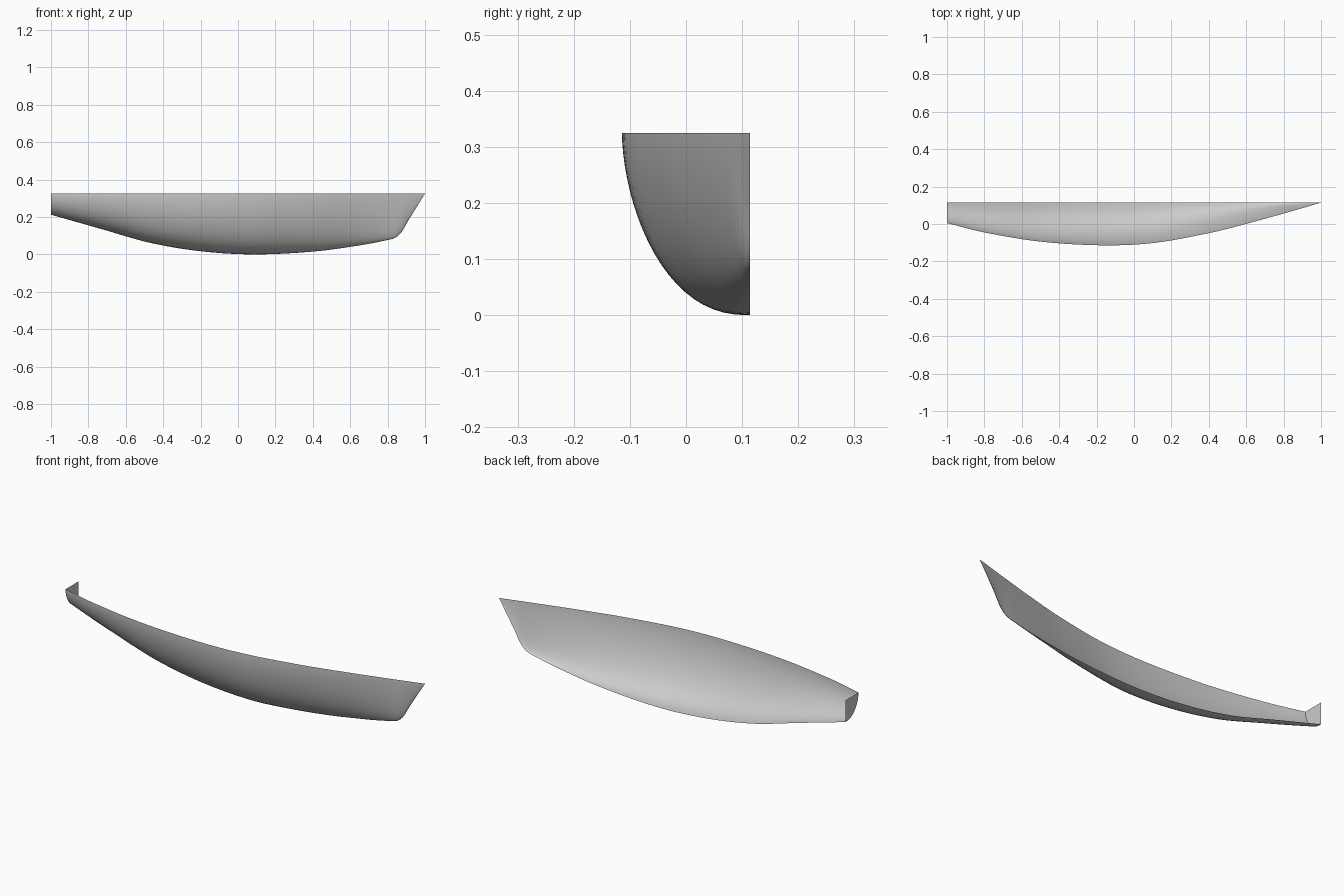
import bpy
import bmesh
import math

if "Cube" in bpy.data.objects:
    bpy.data.objects.remove(bpy.data.objects["Cube"], do_unlink=True)

CENTRE_Y = 0.114   # plane of the keel and stem
SHEER_Z = 0.325    # level of the gunwale
RIBS = 20          # steps from keel to gunwale

# Keel height and half breadth along the length
KEEL = [(-1, .212), (-.735, .137), (-.47, .062), (-.2, .017), (.08, 0), (.4, .015),
        (.65, .048), (.8, .077), (.84, .089), (.875, .12), (.91, .18), (1, SHEER_Z)]
BREADTH = [(-1, .109), (-.8, .159), (-.5, .208), (-.17, .228), (.1, .216),
           (.4, .163), (.6, .113), (.8, .058), (1, 0)]


def smooth_curve(points, x):
    """Cubic interpolation through points sorted by x."""
    def slope(k):
        a, b = points[max(k - 1, 0)], points[min(k + 1, len(points) - 1)]
        return (b[1] - a[1]) / (b[0] - a[0])
    i = 0
    while i < len(points) - 2 and x > points[i + 1][0]:
        i += 1
    (x0, y0), (x1, y1) = points[i], points[i + 1]
    d = x1 - x0
    t = (x - x0) / d
    s = 1 - t
    return (y0 * s * s * (1 + 2 * t) + y1 * t * t * (1 + 2 * s)
            + d * t * s * (s * slope(i) - t * slope(i + 1)))


def section(x):
    """Points of one rib, round amidships and finer toward the bow."""
    keel = smooth_curve(KEEL, x)
    breadth = smooth_curve(BREADTH, x)
    fine = max(0, (x - .1) / .9)
    p, q = 1.75 - .5 * fine, 2.4 - .9 * fine
    points = []
    for j in range(RIBS + 1):
        a = math.pi / 2 * j / RIBS
        w = math.sin(a) ** (2 / q)
        h = 1 - max(math.cos(a), 0) ** (2 / p)
        points.append((x, CENTRE_Y - breadth * w, keel + (SHEER_Z - keel) * h))
    return points


def add_object(name, bm, material):
    mesh = bpy.data.meshes.new(name)
    bm.to_mesh(mesh)
    bm.free()
    mesh.materials.append(material)
    obj = bpy.data.objects.new(name, mesh)
    bpy.context.collection.objects.link(obj)
    return obj


grey = bpy.data.materials.new("hull grey")
grey.use_nodes = True
colour = (.6, .6, .6, 1)
grey.diffuse_color = colour
grey.node_tree.nodes["Principled BSDF"].inputs["Base Color"].default_value = colour

# Half hull skin, with closer stations around the stem
stations = [-1 + 1.76 * i / 44 for i in range(45)]
stations += [.76 + .24 * i / 30 for i in range(1, 31)]
bm = bmesh.new()
rows = [[bm.verts.new(p) for p in section(x)] for x in stations]
for r, s in zip(rows, rows[1:]):
    for j in range(RIBS):
        bm.faces.new((r[j], r[j + 1], s[j + 1], s[j]))
bmesh.ops.remove_doubles(bm, verts=bm.verts, dist=.00002)
for f in bm.faces:
    f.normal_update()
# Outer side faces the front
if sum(f.normal.y * f.calc_area() for f in bm.faces) > 0:
    bmesh.ops.reverse_faces(bm, faces=bm.faces)
hull = add_object("half_hull", bm, grey)

# Flat transom closing the stern
bm = bmesh.new()
outline = section(-1) + [(-1, CENTRE_Y, SHEER_Z)]
face = bm.faces.new([bm.verts.new(p) for p in outline])
face.normal_update()
if face.normal.x > 0:
    face.normal_flip()
add_object("transom", bm, grey)

bpy.ops.object.select_all(action="DESELECT")
hull.select_set(True)
bpy.context.view_layer.objects.active = hull
bpy.ops.object.shade_smooth_by_angle(angle=math.radians(40))
